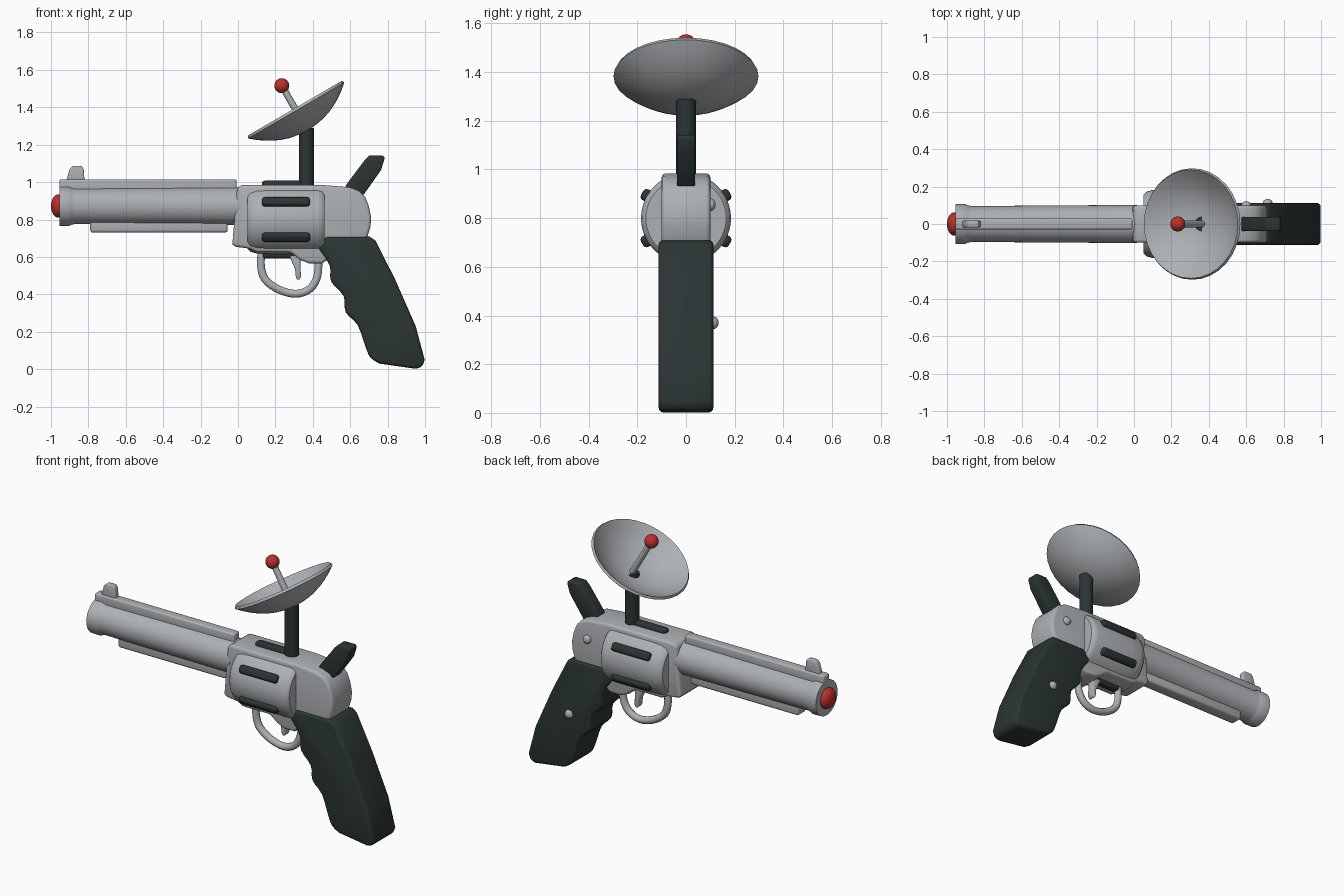
import bpy, bmesh, math
from mathutils import Matrix, Vector

if "Cube" in bpy.data.objects:
    bpy.data.objects.remove(bpy.data.objects["Cube"])


def material(name, rgb):
    m = bpy.data.materials.new(name)
    m.diffuse_color = (*rgb, 1)
    m.use_nodes = True
    m.node_tree.nodes["Principled BSDF"].inputs["Base Color"].default_value = m.diffuse_color
    return m


SILVER = material("silver grey", (0.42, 0.44, 0.46))
DARK = material("dark green grey", (0.024, 0.035, 0.035))
RED = material("red", (0.5, 0.03, 0.025))


def finish(ob, mat, bevel=0, segments=3):
    """Colour, optional bevel, then smooth shading with sharp edges kept."""
    ob.data.materials.append(mat)
    bpy.ops.object.select_all(action='DESELECT')
    ob.select_set(True)
    bpy.context.view_layer.objects.active = ob
    if bevel:
        mod = ob.modifiers.new("bevel", 'BEVEL')
        mod.width, mod.segments = bevel, segments
        mod.limit_method, mod.angle_limit = 'ANGLE', math.radians(35)
    if bevel or ob.type == 'CURVE':
        bpy.ops.object.convert(target='MESH')
    bpy.ops.object.shade_smooth_by_angle(angle=math.radians(38))
    return ob


def from_bmesh(name, bm, matrix=Matrix()):
    bmesh.ops.recalc_face_normals(bm, faces=bm.faces)
    bm.transform(matrix)
    me = bpy.data.meshes.new(name)
    bm.to_mesh(me)
    bm.free()
    ob = bpy.data.objects.new(name, me)
    bpy.context.collection.objects.link(ob)
    return ob


def plate(name, pts, half, mat, bevel=0.01, segments=3):
    """Side (x, z) outline extruded to both sides of y = 0."""
    bm = bmesh.new()
    f = bm.faces.new([bm.verts.new((x, -half, z)) for x, z in pts])
    ext = bmesh.ops.extrude_face_region(bm, geom=[f])
    bmesh.ops.translate(bm, vec=(0, 2 * half, 0),
                        verts=[v for v in ext['geom'] if isinstance(v, bmesh.types.BMVert)])
    return finish(from_bmesh(name, bm), mat, bevel, segments)


def box(name, x0, x1, z0, z1, half, mat, bevel=0.01):
    return plate(name, [(x0, z0), (x1, z0), (x1, z1), (x0, z1)], half, mat, bevel)


def lathe(name, prof, origin, axis, mat, steps=32, bevel=0):
    """Spin (radius, height) points about an axis through origin."""
    bm = bmesh.new()
    vs = [bm.verts.new((r, 0, h)) for r, h in prof]
    es = [bm.edges.new(p) for p in zip(vs, vs[1:])]
    bmesh.ops.spin(bm, geom=vs + es, cent=(0, 0, 0), axis=(0, 0, 1),
                   angle=2 * math.pi, steps=steps)
    bmesh.ops.remove_doubles(bm, verts=bm.verts, dist=1e-5)
    rot = Vector(axis).to_track_quat('Z', 'Y').to_matrix().to_4x4()
    return finish(from_bmesh(name, bm, Matrix.Translation(origin) @ rot), mat, bevel)


def ball(name, centre, scale, mat):
    bm = bmesh.new()
    bmesh.ops.create_uvsphere(bm, u_segments=24, v_segments=14, radius=1)
    return finish(from_bmesh(name, bm, Matrix.Translation(centre) @ Matrix.Diagonal((*scale, 1))), mat)


def rounded(pts, n=3):
    """Catmull-Rom smoothing of an open outline."""
    p = [Vector(q) for q in [pts[0], *pts, pts[-1]]]
    out = []
    for a, b, c, d in zip(p, p[1:], p[2:], p[3:]):
        for i in range(n):
            t = i / n
            out.append(tuple(0.5 * (2 * b + (c - a) * t + (2 * a - 5 * b + 4 * c - d) * t * t
                                    + (3 * b - a - 3 * c + d) * t ** 3)))
    return out + [pts[-1]]


# Barrel with flared muzzle and red tip
lathe("barrel", [(0, 0), (0.106, 0), (0.107, 0.05), (0.1, 0.065), (0.096, 0.085),
                 (0.102, 0.97), (0, 0.97)], (-0.955, 0, 0.872), (1, 0, 0), SILVER, 40)
ball("muzzle_tip", (-0.962, 0, 0.872), (0.038, 0.062, 0.062), RED)

# Top rib, front sight and under-barrel rod
box("barrel_rib", -0.955, -0.008, 0.95, 1.015, 0.029, SILVER)
plate("front_sight", [(-0.92, 1.0), (-0.9, 1.07), (-0.885, 1.086), (-0.835, 1.086),
                      (-0.825, 1.07), (-0.82, 1.0)], 0.018, SILVER, 0.006)
box("under_rod", -0.79, -0.055, 0.73, 0.82, 0.04, SILVER, 0.015)

# Frame: front block, top strap, rounded rear
plate("frame", [(-0.03, 0.67), (-0.022, 0.655), (0.06, 0.645), (0.1, 0.625), (0.28, 0.625),
                (0.33, 0.585), (0.38, 0.565), (0.45, 0.565), (0.5, 0.6), (0.69, 0.7),
                (0.708, 0.76), (0.712, 0.81), (0.7, 0.87), (0.68, 0.92), (0.65, 0.952),
                (0.6, 0.972), (0.46, 0.984), (0.02, 0.984), (-0.005, 0.97)],
      0.1, SILVER, 0.022)

# Revolving cylinder with six dark slots
lathe("cylinder", [(0, 0), (0.155, 0), (0.172, 0.015), (0.182, 0.05), (0.185, 0.12), (0.185, 0.375),
                   (0.18, 0.4), (0.165, 0.413), (0, 0.413)], (0.05, 0, 0.8), (1, 0, 0), SILVER, 48)
for i in range(6):
    slot = box(f"cylinder_slot_{i + 1}", 0.128, 0.385, 0.15, 0.208, 0.025, DARK, 0.016)
    slot.data.transform(Matrix.Translation((0, 0, 0.8)) @ Matrix.Rotation(i * math.pi / 3, 4, 'X'))

# Grip with finger grooves
front = rounded([(0.425, 0.65), (0.49, 0.555), (0.497, 0.47), (0.565, 0.39), (0.575, 0.305),
                 (0.64, 0.235), (0.685, 0.11), (0.71, 0.06), (0.755, 0.03)])
plate("grip", front + [(0.95, 0.002), (0.985, 0.012), (0.998, 0.05), (0.95, 0.23), (0.84, 0.48),
                       (0.735, 0.688), (0.705, 0.708), (0.47, 0.71)], 0.112, DARK, 0.018)

# Screws on the far side
for name, x, z, y in (("frame_screw", 0.6, 0.855, 0.1), ("grip_screw", 0.715, 0.37, 0.112)):
    ball(name, (x, y, z), (0.026, 0.022, 0.026), SILVER)

# Hammer
plate("hammer", [(0.56, 0.95), (0.585, 0.995), (0.675, 1.115), (0.7, 1.142), (0.775, 1.142),
                 (0.785, 1.13), (0.765, 1.065), (0.67, 0.93)], 0.038, DARK, 0.009)

# Trigger and guard
plate("trigger", [(0.26, 0.64), (0.285, 0.58), (0.305, 0.535), (0.31, 0.485), (0.325, 0.475),
                  (0.337, 0.495), (0.333, 0.56), (0.345, 0.64)], 0.024, SILVER, 0.008)
cu = bpy.data.curves.new("trigger_guard", 'CURVE')
cu.dimensions, cu.bevel_depth, cu.bevel_resolution = '3D', 0.022, 3
path = rounded([(0.13, 0.65), (0.122, 0.56), (0.145, 0.48), (0.22, 0.425), (0.31, 0.403),
                (0.385, 0.43), (0.425, 0.5), (0.43, 0.6)], 4)
sp = cu.splines.new('POLY')
sp.points.add(len(path) - 1)
for p, (x, z) in zip(sp.points, path):
    p.co = (x, 0, z, 1)
guard = bpy.data.objects.new("trigger_guard", cu)
bpy.context.collection.objects.link(guard)
finish(guard, SILVER)

# Antenna post, tilted dish, feed rod and red ball
lathe("antenna_post", [(0, 0), (0.041, 0), (0.041, 0.33), (0, 0.33)], (0.366, 0, 0.96), (0, 0, 1), DARK, 16)
R, axis, rim = 0.298, Vector((-0.503, 0, 0.864)), Vector((0.307, 0, 1.39))
bowl = [(R * i / 8, -0.122 * (1 - (i / 8) ** 2.2)) for i in range(9)]
inner = [(r * 0.975, h + 0.014) for r, h in reversed(bowl)]
lathe("dish", bowl + inner, rim - axis * 0.008, axis, SILVER, 32)
lathe("dish_rod", [(0, 0), (0.018, 0), (0.018, 0.25), (0, 0.25)], rim - axis * 0.112, axis, SILVER, 16)
ball("dish_ball", rim + axis * 0.145, (0.04, 0.04, 0.04), RED)
